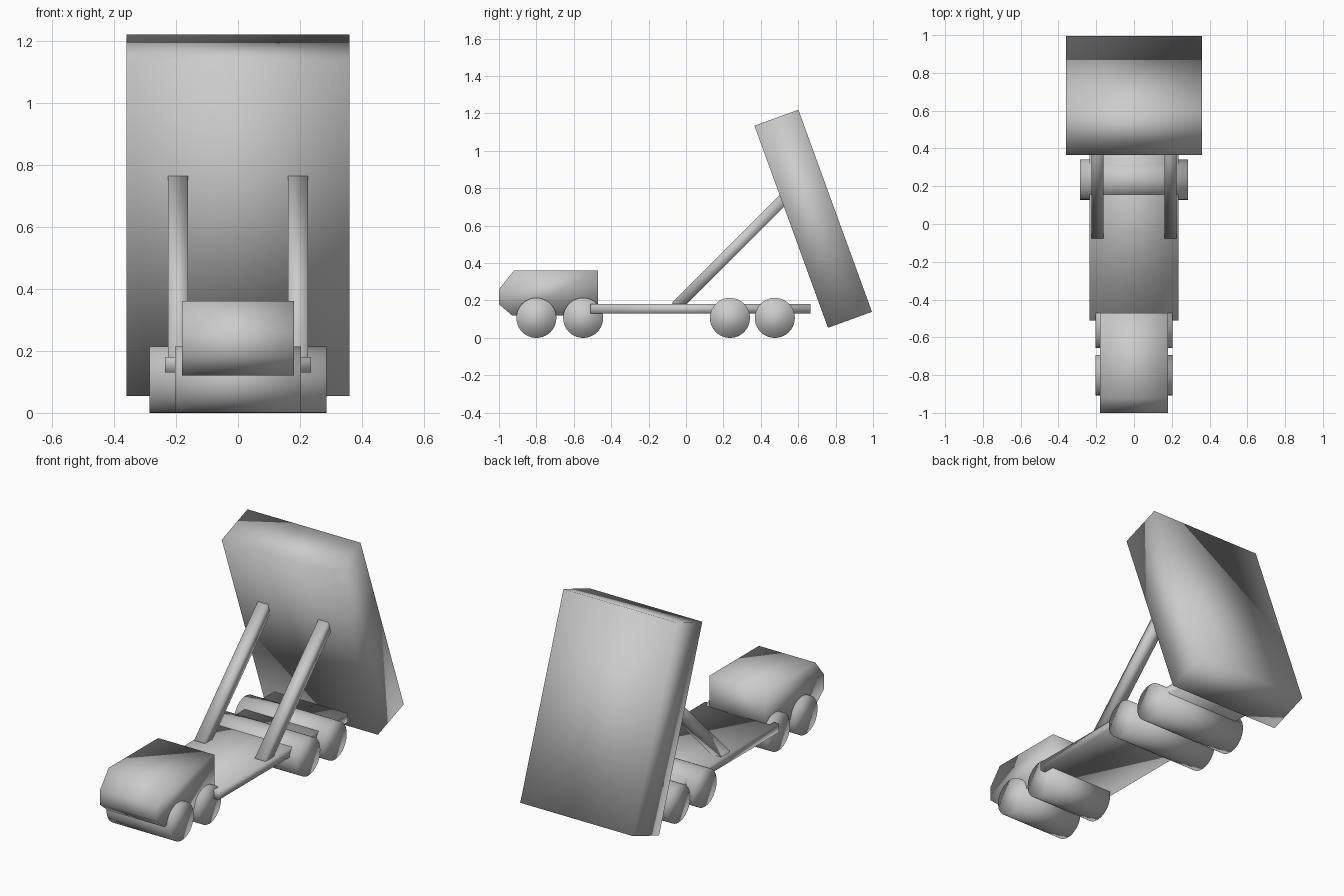
import bpy, bmesh
from math import cos, sin, pi, radians
from mathutils import Vector

if "Cube" in bpy.data.objects:
    bpy.data.objects.remove(bpy.data.objects["Cube"])


def extrude_x(name, profile, x0, x1):
    """Solid made by sweeping a closed (y, z) profile from x0 to x1, softly shaded."""
    bm = bmesh.new()
    face = bm.faces.new([bm.verts.new((x0, y, z)) for y, z in profile])
    ext = bmesh.ops.extrude_face_region(bm, geom=[face])
    new_verts = [g for g in ext["geom"] if isinstance(g, bmesh.types.BMVert)]
    bmesh.ops.translate(bm, verts=new_verts, vec=(x1 - x0, 0, 0))
    bmesh.ops.recalc_face_normals(bm, faces=bm.faces)
    for f in bm.faces:
        f.smooth = True
    mesh = bpy.data.meshes.new(name)
    bm.to_mesh(mesh)
    bm.free()
    obj = bpy.data.objects.new(name, mesh)
    bpy.context.collection.objects.link(obj)
    return obj


def bar_profile(start, end, thickness):
    """Rectangle in the (y, z) plane around the line start-end."""
    a, b = Vector(start), Vector(end)
    d = (b - a).normalized()
    n = Vector((-d.y, d.x)) * thickness / 2
    return [a + n, b + n, b - n, a - n]


# Cab with sloped nose
extrude_x("cab", [(-1.0, 0.18), (-1.0, 0.26), (-0.92, 0.36), (-0.47, 0.36),
                  (-0.47, 0.12), (-0.93, 0.12)], -0.18, 0.18)

# Flat chassis deck
extrude_x("chassis", bar_profile((-0.51, 0.155), (0.665, 0.155), 0.05), -0.235, 0.235)

# Full-width wheel rollers: two narrow in front, two wide at the rear
R, SEGMENTS = 0.107, 40
for name, y, half in (("front_wheel_1", -0.80, 0.203), ("front_wheel_2", -0.55, 0.203),
                      ("rear_wheel_1", 0.235, 0.285), ("rear_wheel_2", 0.475, 0.285)):
    circle = [(y + R * cos(2 * pi * i / SEGMENTS), R + R * sin(2 * pi * i / SEGMENTS))
              for i in range(SEGMENTS)]
    extrude_x(name, circle, -half, half)

# Raised, tilted bed
tilt = radians(20)
centre = Vector((0.68, 0.637))
axis = Vector((-sin(tilt), cos(tilt))) * 0.575
extrude_x("dump_bed", bar_profile(centre - axis, centre + axis, 0.25), -0.36, 0.36)

# Pair of lifting struts from deck to bed
for side, x in (("left", -0.193), ("right", 0.193)):
    extrude_x("lift_strut_" + side, bar_profile((-0.055, 0.165), (0.535, 0.755), 0.06),
              x - 0.032, x + 0.032)
